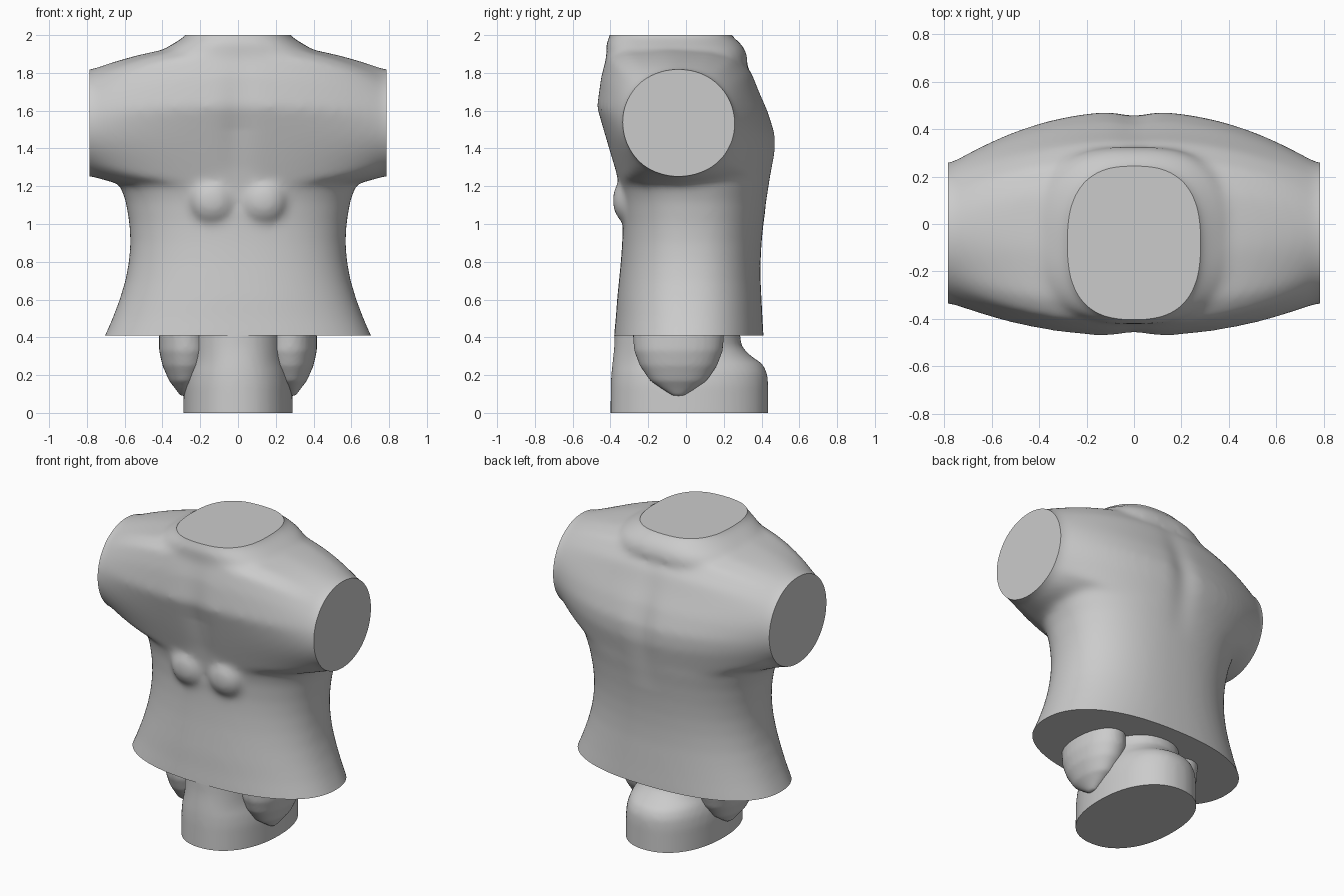
import bpy, bmesh, math
from mathutils import Matrix

if "Cube" in bpy.data.objects:
    bpy.data.objects.remove(bpy.data.objects["Cube"])


def loft(bm, rings):
    """Skin a list of equal-length point rings and close both ends."""
    rows = [[bm.verts.new(p) for p in r] for r in rings]
    n = len(rows[0])
    faces = [bm.faces.new((a[i], a[(i + 1) % n], b[(i + 1) % n], b[i]))
             for a, b in zip(rows, rows[1:]) for i in range(n)]
    faces += [bm.faces.new(rows[0]), bm.faces.new(rows[-1])]
    bmesh.ops.recalc_face_normals(bm, faces=faces)


def ring(z, hx, yf, yb, power, n=56):
    """Horizontal superellipse between front yf and back yb."""
    pts = []
    for i in range(n):
        a = 2 * math.pi * i / n
        c, s = math.cos(a), math.sin(a)
        pts.append((hx * math.copysign(abs(c) ** (2 / power), c),
                    (yf + yb) / 2 + (yb - yf) / 2 * math.copysign(abs(s) ** (2 / power), s), z))
    return pts


def ball(bm, loc, radii):
    m = Matrix.Translation(loc) @ Matrix.Diagonal((*radii, 1))
    bmesh.ops.create_uvsphere(bm, u_segments=32, v_segments=20, radius=1, matrix=m)


def add_object(name, bm):
    me = bpy.data.meshes.new(name)
    bm.to_mesh(me)
    bm.free()
    ob = bpy.data.objects.new(name, me)
    bpy.context.collection.objects.link(ob)
    return ob


def fuse(ob, voxel, smooth):
    """Merge overlapping volumes into one softly blended skin."""
    r = ob.modifiers.new("fuse", 'REMESH')
    r.mode, r.voxel_size = 'VOXEL', voxel
    s = ob.modifiers.new("soften", 'SMOOTH')
    s.factor, s.iterations = 0.5, smooth
    dg = bpy.context.evaluated_depsgraph_get()
    me = bpy.data.meshes.new_from_object(ob.evaluated_get(dg))
    ob.modifiers.clear()
    ob.data = me


def trim(ob, planes):
    """Cut flat ends and cap them."""
    bm = bmesh.new()
    bm.from_mesh(ob.data)
    for co, no in planes:
        bmesh.ops.bisect_plane(bm, geom=bm.verts[:] + bm.edges[:] + bm.faces[:],
                               plane_co=co, plane_no=no, clear_outer=True)
        bmesh.ops.holes_fill(bm, edges=[e for e in bm.edges if e.is_boundary], sides=0)
    bmesh.ops.recalc_face_normals(bm, faces=bm.faces[:])
    bm.to_mesh(ob.data)
    bm.free()
    bpy.ops.object.select_all(action='DESELECT')
    ob.select_set(True)
    bpy.context.view_layer.objects.active = ob
    bpy.ops.object.shade_smooth_by_angle(angle=math.radians(40))


# Torso: waist and flared hem
bm = bmesh.new()
waist = [(.28, .765, -.39, .415), (.42, .70, -.38, .41), (.5, .665, -.372, .405),
         (.6, .627, -.365, .40), (.7, .597, -.355, .395), (.8, .578, -.345, .395),
         (.9, .57, -.338, .40), (1.0, .575, -.335, .41), (1.12, .595, -.342, .427),
         (1.22, .63, -.362, .445), (1.3, .60, -.38, .45), (1.4, .5, -.38, .44),
         (1.55, .4, -.36, .4)]
loft(bm, [ring(*w, 2.3) for w in waist])

# Torso: chest and shoulders, side profile blending outward into round arm ends
profile = [(-.35, 1.2), (-.41, 1.4), (-.475, 1.62), (-.452, 1.78), (-.42, 1.9), (-.34, 1.945),
           (-.1, 1.955), (.15, 1.94), (.27, 1.90), (.35, 1.8), (.39, 1.7), (.435, 1.6),
           (.475, 1.48), (.475, 1.38), (.44, 1.2), (.3, 1.15), (0, 1.14), (-.25, 1.15)]
dense = []
for (y0, z0), (y1, z1) in zip(profile, profile[1:] + profile[:1]):
    dense += [(y0 + (y1 - y0) * k / 4, z0 + (z1 - z0) * k / 4) for k in range(4)]
rings = []
for i in range(-20, 21):
    x = .9 * i / 20
    t = min(1, (abs(x) / .78) ** 2.2)
    pts = []
    for y, z in dense:
        a = math.atan2((z - 1.55) / .4, y / .46)
        ey, ez = -.04 + .293 * math.cos(a), 1.535 + .281 * math.sin(a)
        pts.append((x, y + (ey - y) * t, z + (ez - z) * t))
    rings.append(pts)
loft(bm, rings)

# Torso: neck base
neck = [(1.7, .36, -.38, .30), (1.88, .42, -.42, .33), (1.93, .385, -.425, .31),
        (1.965, .325, -.42, .28), (2.0, .27, -.40, .235), (2.12, .25, -.385, .22)]
loft(bm, [ring(*n, 2.6) for n in neck])

# Torso: paired front bumps
for s in (-1, 1):
    ball(bm, (s * .135, -.305, 1.125), (.125, .085, .125))

torso = add_object("torso", bm)
fuse(torso, .018, 18)
# Shallow centre crease on chest and back, fading out at the neck and waist
for v in torso.data.vertices:
    fade = max(0, 1 - abs(v.co.z - 1.5) / .45)
    v.co.y *= 1 - .045 * fade * math.exp(-(v.co.x / .08) ** 2)
trim(torso, [((.785, 0, 0), (1, 0, 0)), ((-.785, 0, 0), (-1, 0, 0)),
             ((0, 0, 2), (0, 0, 1)), ((0, 0, .41), (0, 0, -1))])

# Lower stub with rounded back shelf
bm = bmesh.new()
stub = [(-.08, .29, -.40, .435), (0, .29, -.40, .435), (.15, .288, -.398, .435),
        (.21, .28, -.395, .43), (.26, .265, -.39, .405), (.30, .255, -.385, .345),
        (.35, .25, -.38, .295), (.50, .25, -.375, .275)]
loft(bm, [ring(*s, 2.2) for s in stub])
base = add_object("lower_stub", bm)
fuse(base, .018, 4)
trim(base, [((0, 0, 0), (0, 0, -1)), ((0, 0, .415), (0, 0, 1))])

# Side lumps tapering down beside the stub
lump = [(.09, .285, .02, .03), (.125, .285, .045, .085), (.17, .28, .085, .15),
        (.25, .275, .125, .205), (.33, .275, .143, .235), (.43, .28, .138, .243)]
for s, side in ((-1, "left"), (1, "right")):
    bm = bmesh.new()
    loft(bm, [[(x + s * cx, y, z) for x, y, z in ring(z, hx, -.04 - hy, -.04 + hy, 2.1, 32)]
              for z, cx, hx, hy in lump])
    ob = add_object("side_lump_" + side, bm)
    fuse(ob, .012, 4)
    trim(ob, [((0, 0, .415), (0, 0, 1))])
